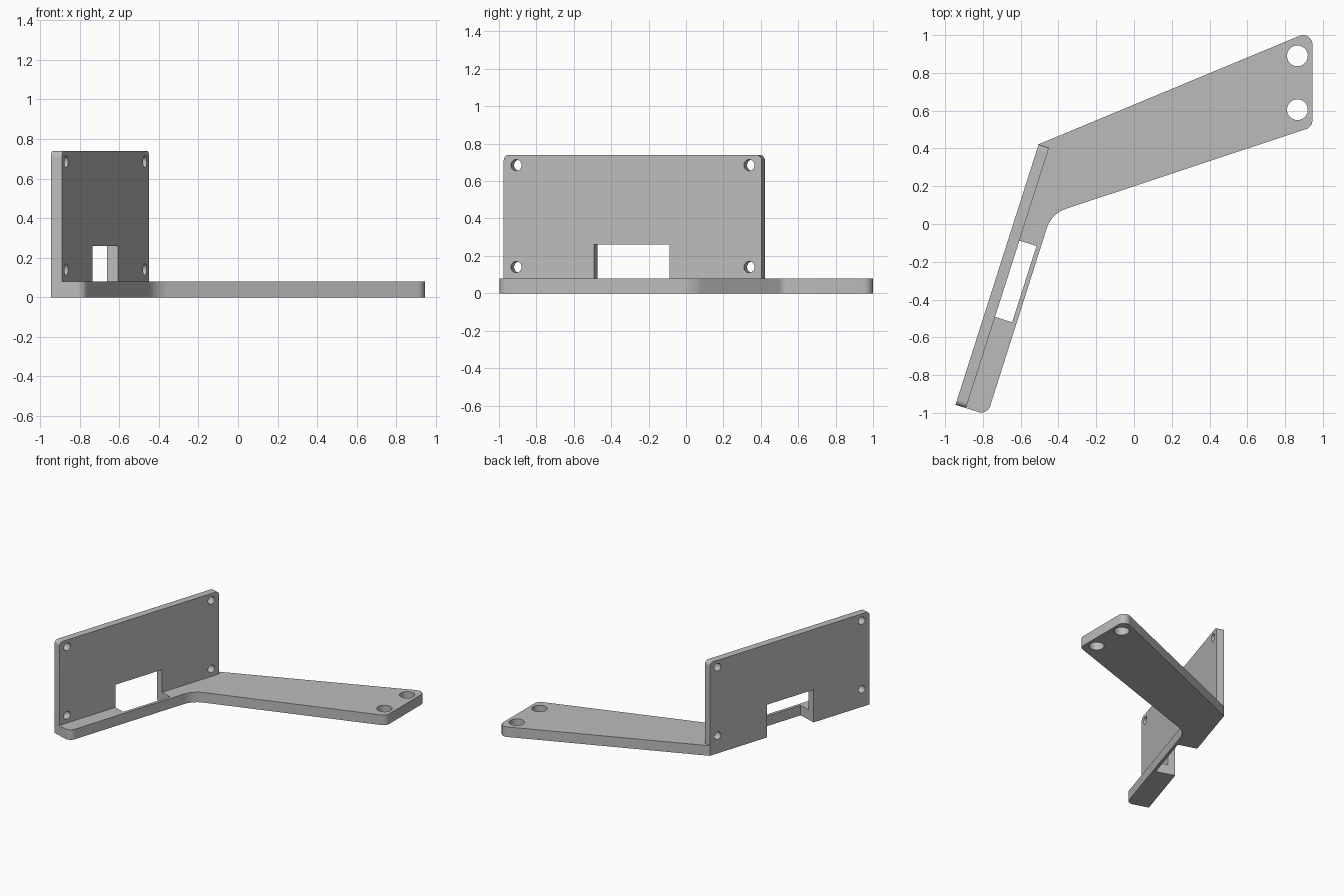
import bpy, bmesh, math
from mathutils import Vector, Matrix

cube = bpy.data.objects.get("Cube")
if cube:
    bpy.data.objects.remove(cube, do_unlink=True)

THICK = 0.08            # base plate thickness
WALL = 0.058            # wall thickness
TOP = 0.74              # wall top
WIDTH = 0.177           # width of the narrow leg under the wall

grey = bpy.data.materials.new("plain grey")
grey.use_nodes = True
grey.diffuse_color = (0.5, 0.5, 0.5, 1)
grey.node_tree.nodes["Principled BSDF"].inputs["Base Color"].default_value = (0.5, 0.5, 0.5, 1)

# Wall frame: local x runs along the wall, local y is up, local z points inward
start, end = Vector((-0.945, -0.957, 0)), Vector((-0.505, 0.422, 0))
along = (end - start).normalized()
up = Vector((0, 0, 1))
inward = along.cross(up)
length = (end - start).length
wall_frame = Matrix.Translation(start) @ Matrix((along, up, inward)).transposed().to_4x4()


def rounded(corners, steps=10):
    """Outline from (x, y, radius) corners, each turned into a tangent arc."""
    out = []
    for i, (x, y, r) in enumerate(corners):
        p = Vector((x, y))
        if r == 0:
            out.append(p)
            continue
        a = (Vector(corners[i - 1][:2]) - p).normalized()
        b = (Vector(corners[(i + 1) % len(corners)][:2]) - p).normalized()
        half = a.angle(b) / 2
        centre = p + (a + b).normalized() * r / math.sin(half)
        reach = r / math.tan(half)
        v0, v1 = p + a * reach - centre, p + b * reach - centre
        sweep = v0.angle(v1)
        for k in range(steps + 1):
            t = k / steps
            out.append(centre + (v0 * math.sin((1 - t) * sweep)
                                 + v1 * math.sin(t * sweep)) / math.sin(sweep))
    return out


def circle(x, y, r, sides=40):
    return [Vector((x + r * math.cos(math.tau * k / sides),
                    y + r * math.sin(math.tau * k / sides))) for k in range(sides)]


def box(x0, y0, x1, y1):
    return [Vector(c) for c in ((x0, y0), (x1, y0), (x1, y1), (x0, y1))]


def extrude(name, outline, low, high, frame=Matrix()):
    bm = bmesh.new()
    face = bm.faces.new([bm.verts.new((p.x, p.y, low)) for p in outline])
    new = bmesh.ops.extrude_face_region(bm, geom=[face])["geom"]
    bmesh.ops.translate(bm, vec=(0, 0, high - low),
                        verts=[v for v in new if isinstance(v, bmesh.types.BMVert)])
    bmesh.ops.recalc_face_normals(bm, faces=bm.faces)
    bm.transform(frame)
    mesh = bpy.data.meshes.new(name)
    bm.to_mesh(mesh)
    bm.free()
    mesh.materials.append(grey)
    obj = bpy.data.objects.new(name, mesh)
    bpy.context.collection.objects.link(obj)
    return obj


def cut(target, outline, low, high, frame=Matrix()):
    cutter = extrude("cutter", outline, low, high, frame)
    cutter.hide_render = True
    mod = target.modifiers.new("cut", "BOOLEAN")
    mod.operation, mod.solver, mod.object = "DIFFERENCE", "EXACT", cutter
    bpy.context.view_layer.objects.active = target
    bpy.ops.object.modifier_apply(modifier=mod.name)
    bpy.data.objects.remove(cutter, do_unlink=True)


# Bent base plate: narrow leg under the wall and a wide arm
foot = start + inward * WIDTH
base = extrude("base_plate", rounded([
    (start.x, start.y, 0),
    (foot.x, foot.y, 0.05),
    (-0.437, 0.055, 0.16),
    (0.945, 0.514, 0.05),
    (0.945, 1.025, 0.05),
    (end.x, end.y, 0),
]), 0, THICK)

# Upright mounting wall
wall = extrude("mounting_wall", rounded([
    (0, THICK, 0), (length, THICK, 0), (length, TOP, 0.03), (0, TOP, 0.03),
]), 0, WALL, wall_frame)

# Bolt holes in the arm
for y in (0.605, 0.89):
    cut(base, circle(0.865, y, 0.055), -0.1, 0.2)

# Screw holes in the wall corners
for x in (0.07, length - 0.07):
    for z in (0.14, 0.685):
        cut(wall, circle(x, z, 0.03), -0.1, 0.2, wall_frame)

# Window through the wall, continuing down through the base
for part in (base, wall):
    cut(part, box(0.507, -0.1, 0.931, 0.26), -0.1, 0.153, wall_frame)

# Smooth arcs with sharp edges
bpy.ops.object.select_all(action="DESELECT")
for part in (base, wall):
    part.select_set(True)
bpy.context.view_layer.objects.active = base
bpy.ops.object.shade_smooth_by_angle(angle=math.radians(30))
